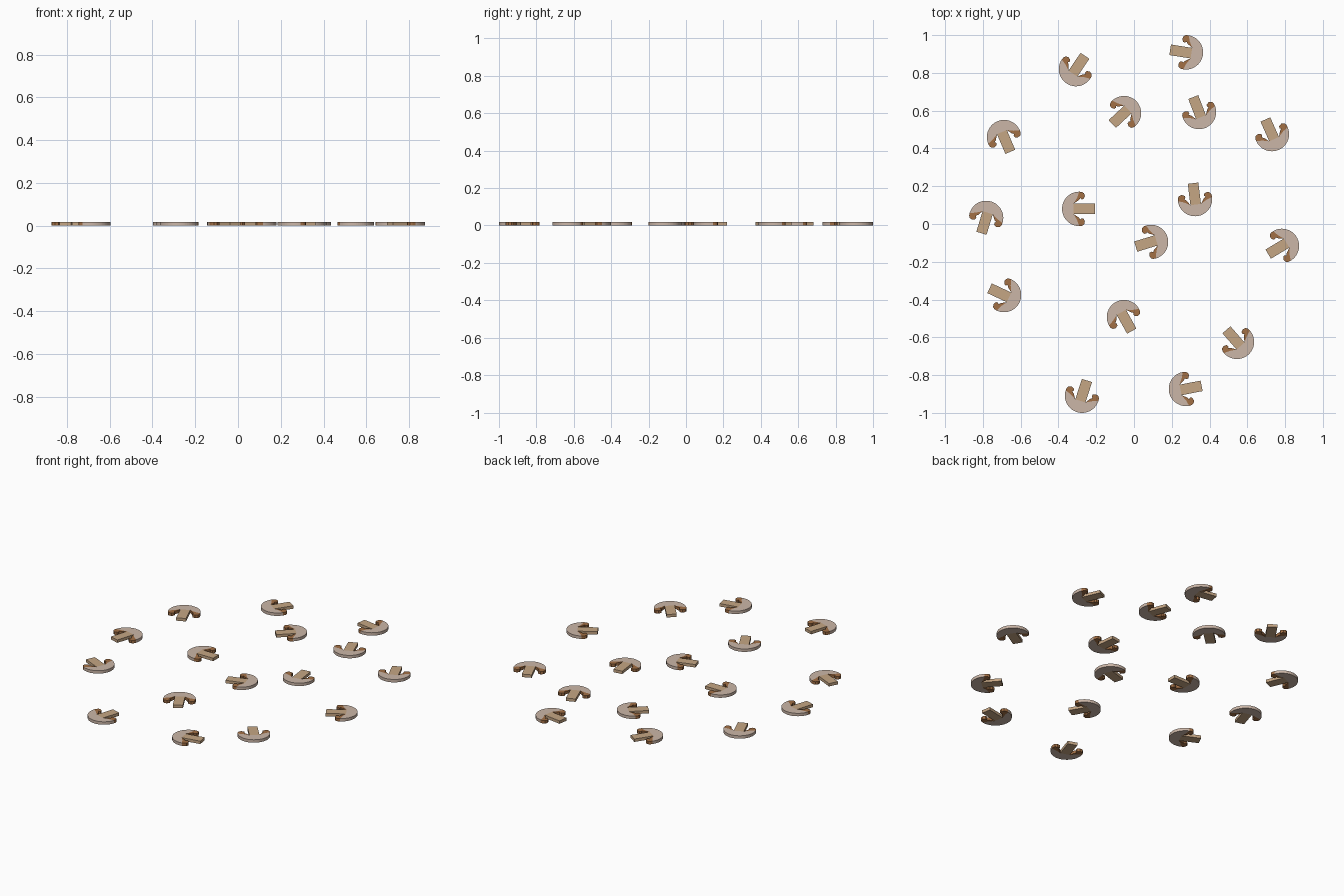
import bpy, bmesh, math

if "Cube" in bpy.data.objects:
    bpy.data.objects.remove(bpy.data.objects["Cube"])

RADIUS, THICK = 0.091, 0.018


def material(name, rgb):
    m = bpy.data.materials.new(name)
    m.diffuse_color = (*rgb, 1.0)
    m.use_nodes = True
    m.node_tree.nodes["Principled BSDF"].inputs["Base Color"].default_value = m.diffuse_color
    return m


mats = [material("cap flesh beige", (0.60, 0.47, 0.39)),
        material("stem tan", (0.56, 0.38, 0.23)),
        material("gill brown", (0.36, 0.16, 0.06))]

# Flat outlines in cap radii, stem pointing along +x
ROOT = (-0.32, 0.31)                       # where the stem leaves the cap
SEAM = (-0.12, 0.66)                       # seam between cap and gills
TIP = [(0.16, 0.985), (0.28, 0.91), (0.33, 0.74), (0.25, 0.57),
       (0.13, 0.55), (0.06, 0.62), (-0.03, 0.50)]


def flip(points):
    return [(x, -y) for x, y in reversed(points)]


arc = [(math.cos(math.radians(a)), math.sin(math.radians(a)))
       for a in range(90, 271, 6)]
gill = [arc[0], SEAM, ROOT] + TIP[::-1]
cap = arc + flip([ROOT, SEAM]) + [ROOT, SEAM]
stem = [ROOT, (ROOT[0], -ROOT[1]), (0.93, -0.31), (0.93, 0.31)]


def slice_mesh():
    """One slice: flat outlines welded together, then thickened."""
    bm = bmesh.new()
    for outline, index in ((cap, 0), (stem, 1), (gill, 2), (flip(gill), 2)):
        face = bm.faces.new([bm.verts.new((x * RADIUS, y * RADIUS, 0))
                             for x, y in outline])
        face.material_index = index
    bmesh.ops.remove_doubles(bm, verts=bm.verts[:], dist=1e-5)
    bmesh.ops.recalc_face_normals(bm, faces=bm.faces[:])
    res = bmesh.ops.extrude_face_region(bm, geom=bm.faces[:], use_keep_orig=True)
    for v in res["geom"]:
        if isinstance(v, bmesh.types.BMVert):
            v.co.z = THICK
    # Side walls take the colour of the top face they touch
    for f in bm.faces:
        if abs(f.normal.z) < 0.5 and len({round(v.co.z, 4) for v in f.verts}) == 2:
            for e in f.edges:
                if all(v.co.z > THICK / 2 for v in e.verts):
                    f.material_index = next(o.material_index for o in e.link_faces if o != f)
    bmesh.ops.recalc_face_normals(bm, faces=bm.faces[:])
    mesh = bpy.data.meshes.new("mushroom_slice")
    bm.to_mesh(mesh)
    bm.free()
    for m in mats:
        mesh.materials.append(m)
    return mesh


# Scattered slices: cap centre x, y and stem direction in degrees
PLACES = [(-0.307, 0.82, 56), (0.275, 0.909, 171), (-0.053, 0.587, 223),
          (0.344, 0.593, 111), (0.73, 0.476, 114), (-0.688, 0.46, 293),
          (-0.783, 0.032, 253), (-0.29, 0.08, 0), (0.323, 0.132, 97),
          (0.09, -0.095, 197), (0.783, -0.116, 211), (-0.688, -0.376, 155),
          (-0.053, -0.493, 299), (0.545, -0.624, 131), (0.275, -0.873, 11),
          (-0.275, -0.909, 72)]

mesh = slice_mesh()
for i, (x, y, angle) in enumerate(PLACES):
    ob = bpy.data.objects.new(f"mushroom_slice_{i + 1}", mesh)
    ob.location = (x, y, 0)
    ob.rotation_euler.z = math.radians(angle)
    bpy.context.collection.objects.link(ob)
